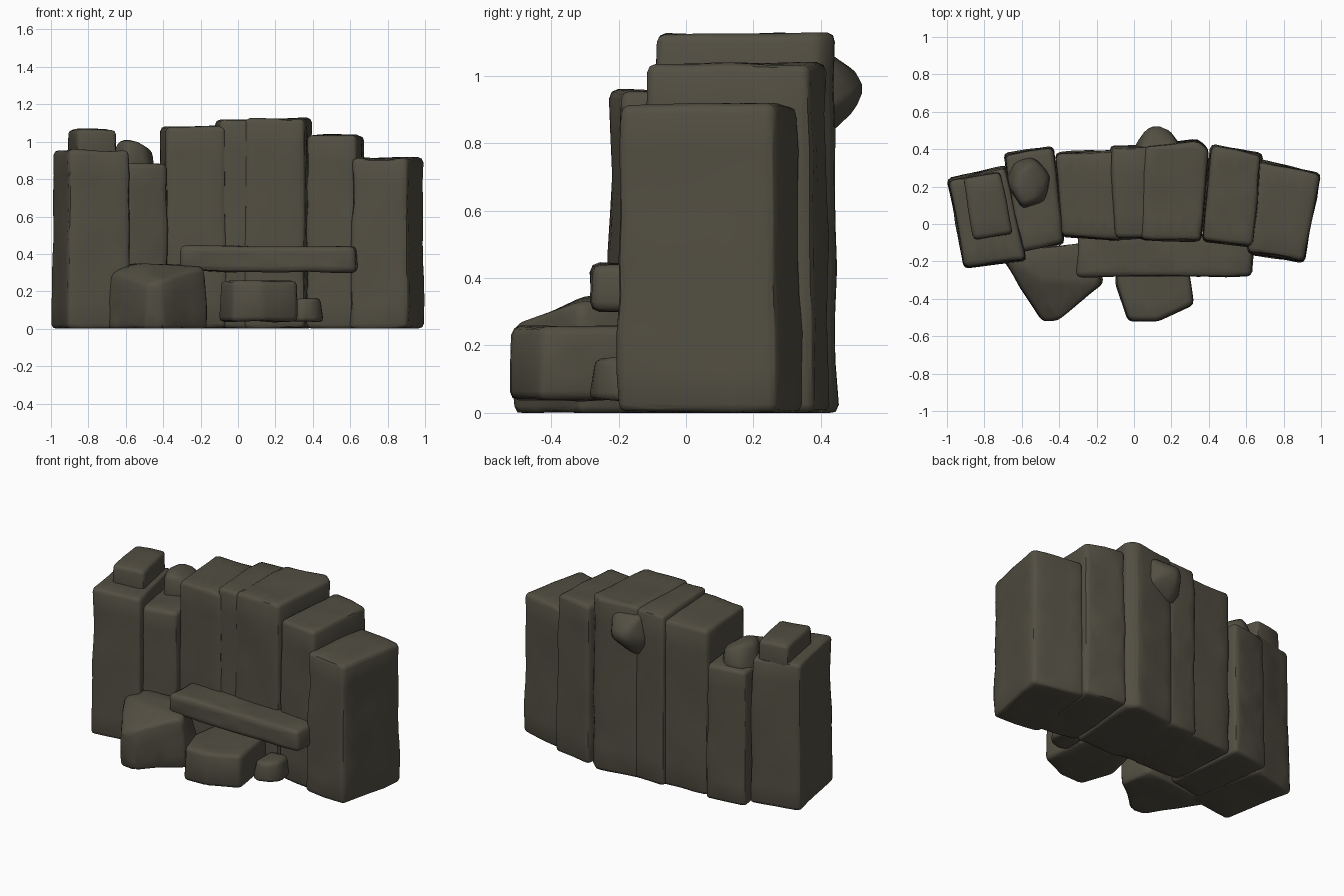
import bpy, bmesh
from mathutils import Vector, noise

if "Cube" in bpy.data.objects:
    bpy.data.objects.remove(bpy.data.objects["Cube"], do_unlink=True)

stone = bpy.data.materials.new("dark olive stone")
stone.use_nodes = True
colour = (0.085, 0.077, 0.055, 1)
stone.diffuse_color = colour
stone.node_tree.nodes["Principled BSDF"].inputs["Base Color"].default_value = colour


def rock(name, points, bevel=0.025, cuts=3, rough=0.012, angle=50):
    """Convex stone with worn edges and a slightly uneven surface."""
    bm = bmesh.new()
    for p in points:
        bm.verts.new(p)
    bmesh.ops.convex_hull(bm, input=bm.verts[:])
    bmesh.ops.dissolve_limit(bm, angle_limit=0.08, verts=bm.verts[:], edges=bm.edges[:])
    bmesh.ops.bevel(bm, geom=bm.edges[:], offset=bevel, segments=2,
                    profile=0.5, affect='EDGES', clamp_overlap=True)
    bmesh.ops.triangulate(bm, faces=bm.faces[:])
    for i in range(cuts):
        long_edges = [e for e in bm.edges if e.calc_length() > 0.12]
        bmesh.ops.subdivide_edges(bm, edges=long_edges, cuts=1)
        bmesh.ops.triangulate(bm, faces=bm.faces[:])
    bm.normal_update()
    shift = {v: v.normal * rough * noise.noise(v.co * 5) for v in bm.verts}
    for v, d in shift.items():
        v.co += d
        v.co.z = max(v.co.z, 0)
    bmesh.ops.recalc_face_normals(bm, faces=bm.faces[:])
    mesh = bpy.data.meshes.new(name)
    bm.to_mesh(mesh)
    bm.free()
    mesh.materials.append(stone)
    obj = bpy.data.objects.new(name, mesh)
    bpy.context.collection.objects.link(obj)
    bpy.ops.object.select_all(action='DESELECT')
    bpy.context.view_layer.objects.active = obj
    obj.select_set(True)
    bpy.ops.object.shade_smooth_by_angle(angle=angle * 3.1416 / 180)
    return obj


def column(name, plan, z0, z1, taper=0.95, **kw):
    """Stone pillar from a floor plan, a little narrower at the top."""
    c = sum((Vector(p) for p in plan), Vector((0, 0))) / len(plan)
    top = [c + (Vector(p) - c) * taper for p in plan]
    rock(name, [(x, y, z0) for x, y in plan] + [(p.x, p.y, z1) for p in top], **kw)


# Curved wall of upright stones
column("right_end_column", [(-1, .24), (-.68, .32), (-.57, -.2), (-.91, -.24)], 0, .955)
column("right_end_cap", [(-.92, .25), (-.71, .29), (-.64, -.06), (-.86, -.09)], .88, 1.065)
column("right_inner_column", [(-.7, .38), (-.43, .42), (-.37, -.11), (-.62, -.16)], 0, .88)
column("centre_right_column", [(-.42, .38), (-.06, .4), (-.06, -.09), (-.39, -.07)], 0, 1.08, .97)
column("centre_narrow_column", [(-.13, .42), (.09, .42), (.09, -.08), (-.1, -.08)], 0, 1.115, .97)
column("centre_left_column", [(.05, .42), (.34, .45), (.4, .4), (.36, -.1), (.03, -.09)], 0, 1.125, .97)
column("left_inner_column", [(.41, .43), (.69, .38), (.64, -.13), (.36, -.1)], 0, 1.035)
column("left_end_column", [(.66, .35), (1, .27), (.91, -.21), (.6, -.16)], 0, .912)

# Knobs on the top and the back
rock("top_knob", [(-.69, .22, .84), (-.6, .07, .84), (-.47, .12, .84), (-.45, .27, .84),
                  (-.54, .36, .84), (-.66, .34, .84), (-.66, .2, .98), (-.6, .1, 1.0),
                  (-.5, .13, .99), (-.45, .24, .95), (-.53, .34, .98), (-.62, .28, 1.025)], angle=70)
rock("back_knob", [(.03, .4, 1.09), (.26, .4, 1.09), (.08, .52, .99), (.17, .52, .95),
                   (.08, .5, .9), (-.01, .4, .9), (.06, .4, .78), (.26, .4, .88)], angle=70)

# Ledge across the front
column("front_ledge", [(-.31, -.28), (.63, -.28), (.64, -.05), (-.3, -.05)], .305, .44, .99)

# Fallen stones at the foot
rock("large_foot_stone", [(-.73, -.15, 0), (-.5, -.5, 0), (-.4, -.5, 0), (-.17, -.31, 0),
                          (-.2, -.1, 0), (-.72, -.16, .13), (-.49, -.52, .17), (-.49, -.52, .24),
                          (-.41, -.52, .26), (-.17, -.32, .33), (-.3, -.1, .35),
                          (-.58, -.13, .35), (-.5, -.3, .34), (-.68, -.2, .3)])
column("middle_foot_stone", [(-.1, -.31), (-.03, -.52), (.13, -.52), (.32, -.43), (.28, -.08), (-.06, -.08)],
       .04, .255, .97)
column("small_foot_stone", [(.28, -.26), (.34, -.3), (.42, -.27), (.46, -.2), (.44, -.06), (.28, -.06)],
       .035, .165, .8, angle=70)
